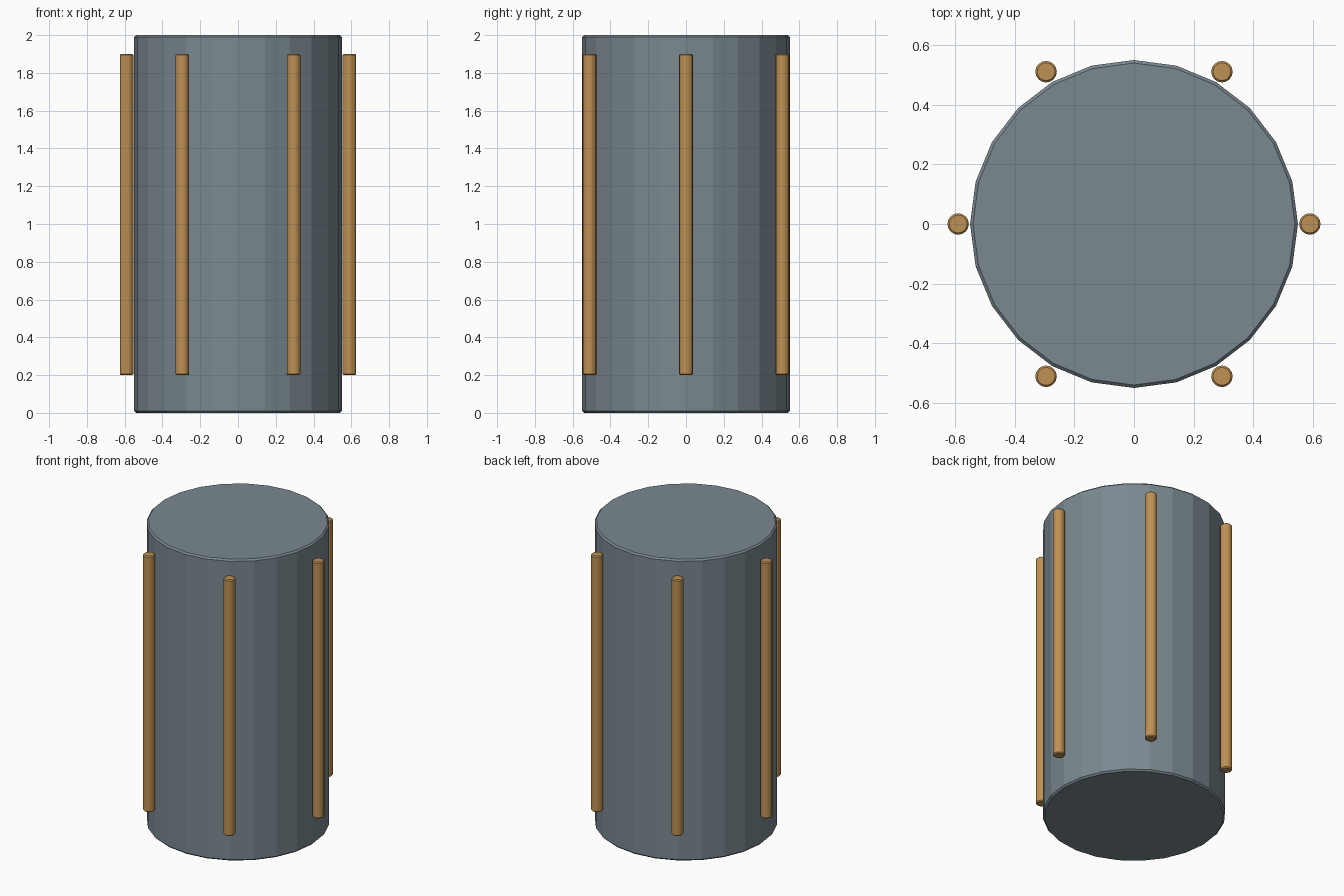
import bpy, math

if "Cube" in bpy.data.objects:
    bpy.data.objects.remove(bpy.data.objects["Cube"])

def material(name, rgb):
    m = bpy.data.materials.new(name)
    m.diffuse_color = (*rgb, 1.0)
    m.use_nodes = True
    m.node_tree.nodes["Principled BSDF"].inputs["Base Color"].default_value = m.diffuse_color
    return m

slate = material("slate_grey", (0.195, 0.25, 0.28))
brass = material("brass", (0.52, 0.285, 0.09))

def cylinder(name, radius, z0, z1, x, y, sides, bevel, mat):
    bpy.ops.mesh.primitive_cylinder_add(vertices=sides, radius=radius, depth=z1 - z0,
                                        location=(x, y, (z0 + z1) / 2))
    ob = bpy.context.object
    ob.name = name
    ob.data.materials.append(mat)
    # Small chamfer on the end rims only
    mod = ob.modifiers.new("rim_bevel", 'BEVEL')
    mod.width = bevel
    mod.segments = 1
    mod.limit_method = 'ANGLE'
    mod.angle_limit = math.radians(40)
    return ob

# Main drum, 24 flat sides
cylinder("drum_body", 0.55, 0.0, 2.0, 0, 0, 24, 0.01, slate)

# Six vertical rods around the drum
for i in range(6):
    a = math.radians(60 * i)
    cylinder(f"rod_{i + 1}", 0.036, 0.2, 1.9, 0.59 * math.cos(a), 0.59 * math.sin(a),
             16, 0.006, brass)
